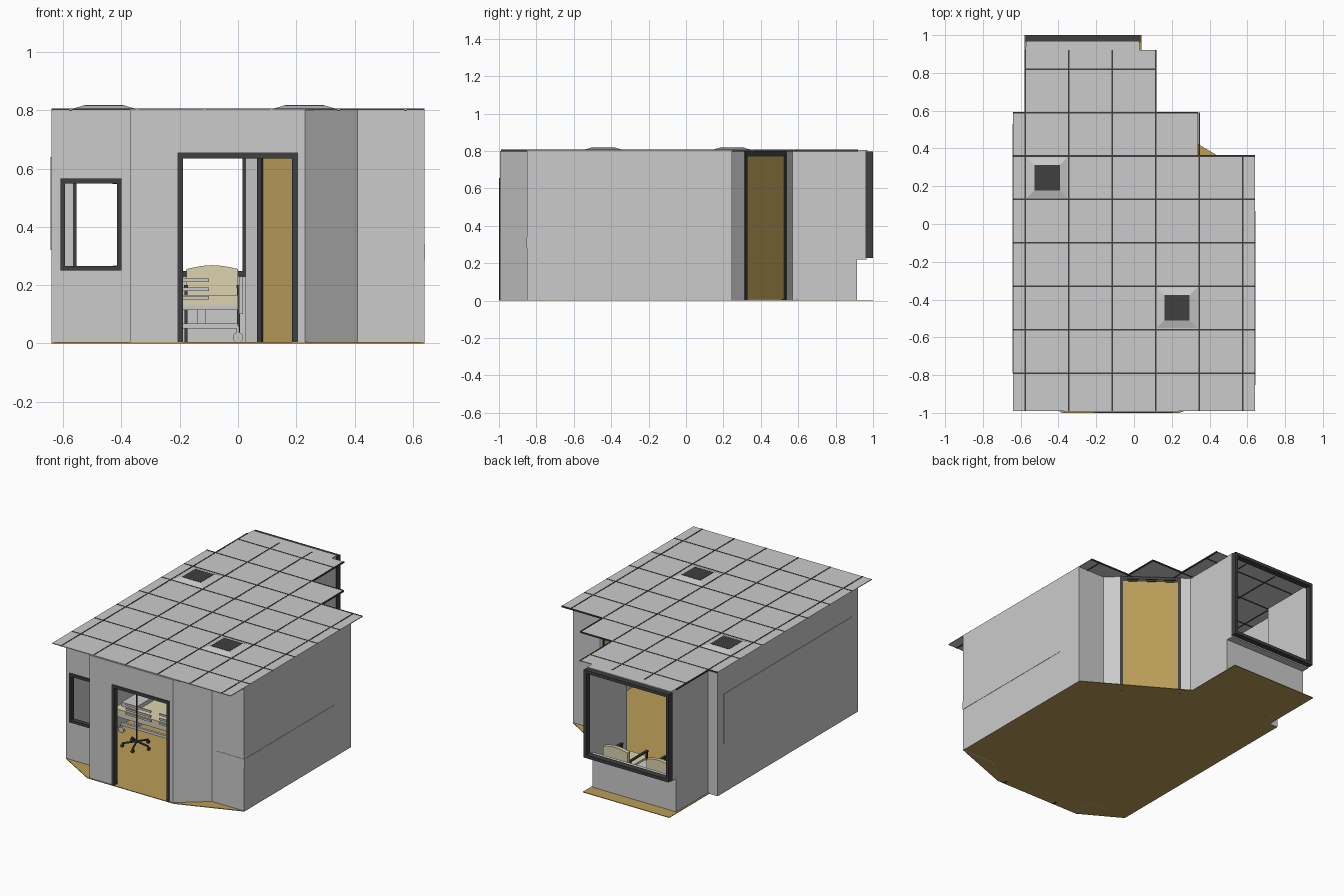
import bpy, bmesh, math
from mathutils import Matrix, Vector

if "Cube" in bpy.data.objects:
    bpy.data.objects.remove(bpy.data.objects["Cube"])


def mat(name, c):
    m = bpy.data.materials.new(name)
    m.diffuse_color = (*c, 1)
    m.use_nodes = True
    m.node_tree.nodes["Principled BSDF"].inputs["Base Color"].default_value = m.diffuse_color
    return m


WOOD = mat("wood", (0.50, 0.34, 0.10))
DARK = mat("dark_metal", (0.05, 0.05, 0.05))
CREAM = mat("cream", (0.72, 0.65, 0.42))


def finish(name, bm, m=None, smooth=False):
    bmesh.ops.recalc_face_normals(bm, faces=bm.faces[:])
    me = bpy.data.meshes.new(name)
    bm.to_mesh(me)
    bm.free()
    ob = bpy.data.objects.new(name, me)
    bpy.context.collection.objects.link(ob)
    if m:
        me.materials.append(m)
    if smooth:
        bpy.context.view_layer.objects.active = ob
        ob.select_set(True)
        bpy.ops.object.shade_smooth_by_angle(angle=math.radians(35))
        ob.select_set(False)
    return ob


def add_box(bm, x0, x1, y0, y1, z0, z1, M=Matrix()):
    T = Matrix.Translation(((x0 + x1) / 2, (y0 + y1) / 2, (z0 + z1) / 2))
    S = Matrix.Diagonal((x1 - x0, y1 - y0, z1 - z0, 1))
    bmesh.ops.create_cube(bm, size=1, matrix=M @ T @ S)


def boxes(name, specs, m=None, M=Matrix()):
    bm = bmesh.new()
    for s in specs:
        add_box(bm, *s, M)
    return finish(name, bm, m)


def prism(name, pts, z0, z1, m=None, M=Matrix(), smooth=False):
    bm = bmesh.new()
    f = bm.faces.new([bm.verts.new(M @ Vector((x, y, z0))) for x, y in pts])
    ext = bmesh.ops.extrude_face_region(bm, geom=[f])["geom"]
    up = M.to_3x3() @ Vector((0, 0, z1 - z0))
    bmesh.ops.translate(bm, verts=[v for v in ext if isinstance(v, bmesh.types.BMVert)], vec=up)
    return finish(name, bm, m, smooth)


def rod(bm, p, q, r, n=12):
    p, q = Vector(p), Vector(q)
    d = q - p
    M = Matrix.Translation((p + q) / 2) @ d.to_track_quat('Z', 'Y').to_matrix().to_4x4()
    bmesh.ops.create_cone(bm, cap_ends=True, segments=n, radius1=r, radius2=r, depth=d.length, matrix=M)


def along(p, q):
    # local frame: x runs from p to q, y points into the room
    a = math.atan2(q[1] - p[1], q[0] - p[0])
    return Matrix.Translation((p[0], p[1], 0)) @ Matrix.Rotation(a, 4, 'Z'), math.dist(p, q)


def wall(name, p, q, z0=0.0, z1=0.8, hole=None):
    M, L = along(p, q)
    t = 0.005
    if not hole:
        return boxes(name, [(0, L, 0, t, z0, z1)], None, M)
    a, b, c, d = hole
    s = [(0, a, 0, t, z0, z1), (b, L, 0, t, z0, z1), (a, b, 0, t, d, z1)]
    if c > z0:
        s.append((a, b, 0, t, z0, c))
    return boxes(name, s, None, M)


def frame(name, p, q, x0, x1, z0, z1, bar, d0, d1, sill=True):
    M, L = along(p, q)
    s = [(x0, x0 + bar, d0, d1, z0, z1), (x1 - bar, x1, d0, d1, z0, z1),
         (x0 + bar, x1 - bar, d0, d1, z1 - bar, z1)]
    if sill:
        s.append((x0 + bar, x1 - bar, d0, d1, z0, z0 + bar))
    return boxes(name, s, DARK, M)


# floor
prism("floor", [(-.64, -.85), (-.38, -1), (.24, -1), (.64, -.85), (.64, .245), (.04, .6),
                (.04, 1), (-.58, 1), (-.58, .59), (-.64, .59)], 0, .004, WOOD)

# walls, counter-clockwise round the room
wall("front_window_wall", (-.64, -.85), (-.37, -.85), hole=(.035, .235, .255, .56))
wall("front_return_wall", (-.37, -.85), (-.37, -.995))
wall("front_door_wall", (-.37, -.995), (.23, -.995), hole=(.165, .57, 0, .65))
wall("front_angled_wall", (.23, -.995), (.41, -.85))
wall("front_right_wall", (.41, -.85), (.64, -.85))
wall("right_wall", (.64, -.85), (.64, .245))
wall("back_right_wall", (.64, .245), (.447, .245))
wall("entrance_facet_a", (.447, .245), (.37, .318))
wall("entrance_facet_b", (.08, .537), (.03, .57))
wall("bay_right_wall", (.03, .57), (.03, .915))
wall("bay_low_wall", (.03, .915), (-.57, .915), z1=.225)
wall("bay_left_wall", (-.57, .915), (-.57, .59))
wall("step_wall", (-.57, .59), (-.64, .59))
wall("left_wall", (-.64, .59), (-.64, -.85))
wall("bay_right_cheek", (.03, .915), (.03, .965), .225)
wall("bay_left_cheek", (-.57, .965), (-.57, .915), .225)
boxes("bay_sill", [(-.57, .03, .91, .965, .22, .23)])

# frames and entrance door
frame("front_window_frame", (-.64, -.85), (-.37, -.85), .03, .24, .25, .565, .016, -.012, .02)
frame("front_door_frame", (-.37, -.995), (.23, -.995), .162, .576, 0, .655, .02, -.005, .03, False)
frame("bay_window_frame", (.035, 1), (-.575, 1), 0, .61, .228, .797, .02, 0, .04)
D0, D1 = (.375, .315), (.078, .538)
MD, LD = along(D0, D1)
frame("entrance_frame", D0, D1, 0, LD, 0, .8, .018, -.004, .02, False)
boxes("entrance_door", [(.018, LD - .018, .003, .012, .005, .772)], WOOD, MD)
boxes("entrance_transom", [(.018, LD - .018, 0, .016, .77, .785)], DARK, MD)

# ceiling with its dark grid
prism("ceiling", [(-.64, -.99), (.64, -.99), (.64, .36), (.34, .36), (.34, .59), (.113, .59),
                  (.113, .92), (.03, .92), (.03, .97), (-.57, .97), (-.575, .92), (-.575, .59),
                  (-.64, .59)], .8, .805)
XS = [-.575 + .23 * i for i in range(6)]
YS = [-.79 + .23 * i for i in range(8)]
grid = []
for x in XS:
    end = .36 if x > .4 else .59 if x > .2 else .92
    grid.append((x - .004, x + .004, -.99, end, .798, .8065))
for y in YS:
    lo = -.575 if y > .6 else -.64
    hi = .64 if y < .4 else .34 if y < .6 else .113
    grid.append((lo, hi, y - .004, y + .004, .798, .8063))
boxes("ceiling_grid", grid, DARK)

# ceiling diffusers
for i, (x, y) in enumerate([(-.46, .245), (.228, -.443)]):
    bm = bmesh.new()
    bmesh.ops.create_cone(bm, cap_ends=True, segments=4, radius1=.152, radius2=.096, depth=.012,
                          matrix=Matrix.Translation((x, y, .811)) @ Matrix.Rotation(math.pi / 4, 4, 'Z'))
    finish(f"diffuser_{i}", bm)
    boxes(f"diffuser_top_{i}", [(x - .067, x + .067, y - .067, y + .067, .814, .8185)], DARK)

# head panel on the left wall and worktop on the right
boxes("head_panel", [(-.643, -.632, -.79, .53, .32, .64)])
boxes("worktop", [(.44, .642, -.852, .07, .285, .34)])

# patient bed, head against the left wall
bx0, bx1, by0, by1 = -.61, .0, -.40, -.13
boxes("bed_mattress", [(bx0, bx1, by0, by1, .13, .165)], CREAM)
boxes("bed_frame", [(bx0, bx1, by0, by1, .115, .13), (bx0 + .03, bx1, by0 + .03, by0 + .045, .05, .068),
                    (bx0 + .03, bx1, by1 - .045, by1 - .03, .05, .068),
                    (-.5, -.47, by0 + .05, by1 - .05, .06, .12), (-.14, -.11, by0 + .05, by1 - .05, .06, .12)])
boxes("bed_end_boards", [(.004, .018, by0, by1, .1, .23), (-.628, -.614, by0, by1, .1, .3)])
boxes("bed_side_rails", [(x, x + .18, y, y + .008, z, z + .012) for x in (-.52, -.28)
                         for y in (by0 - .01, by1 + .002) for z in (.15, .18, .21)])
boxes("bed_pillow", [(-.59, -.48, -.35, -.18, .165, .19)])
bm = bmesh.new()
for x in (bx0 + .03, bx1):
    for y in (by0 + .037, by1 - .037):
        rod(bm, (x, y - .008, .02), (x, y + .008, .02), .018, 16)
        rod(bm, (x, y, .03), (x, y, .06), .006)
finish("bed_casters", bm, None, True)

# drip stand with five-star base
bm = bmesh.new()
sx, sy = -.39, -.48
rod(bm, (sx, sy, .03), (sx, sy, .55), .005)
rod(bm, (sx - .04, sy, .55), (sx + .04, sy, .55), .003)
for i in range(5):
    a = i * math.tau / 5
    ex, ey = sx + .085 * math.cos(a), sy + .085 * math.sin(a)
    rod(bm, (sx, sy, .04), (ex, ey, .027), .006, 8)
    rod(bm, (ex - .006, ey, .014), (ex + .006, ey, .014), .011, 12)
finish("drip_stand", bm, DARK, True)

# two visitor chairs by the bay window and a side table
for i, x in enumerate((-.088, -.40)):
    boxes(f"chair_seat_{i}", [(x - .088, x + .088, .64, .83, .125, .155)], CREAM)
    back = [(x - .088, .16), (x + .088, .16)]
    back += [(x + .088 - .022 * k, .255 + .013 * math.sin(math.pi * k / 8)) for k in range(9)]
    stand = Matrix.Translation((0, .85, 0)) @ Matrix.Rotation(math.pi / 2, 4, 'X')
    prism(f"chair_back_{i}", back, 0, .025, CREAM, stand)
    boxes(f"chair_legs_{i}", [(x + s * .09 - .005, x + s * .09 + .005, y, y + .01, 0, .19)
                              for s in (-1, 1) for y in (.65, .82)] +
          [(x + s * .09 - .007, x + s * .09 + .007, .65, .83, .19, .2) for s in (-1, 1)], DARK)
boxes("side_table", [(-.295, -.195, .7, .84, .15, .16), (-.25, -.24, .765, .775, .01, .15),
                     (-.285, -.205, .72, .82, .004, .014)])
